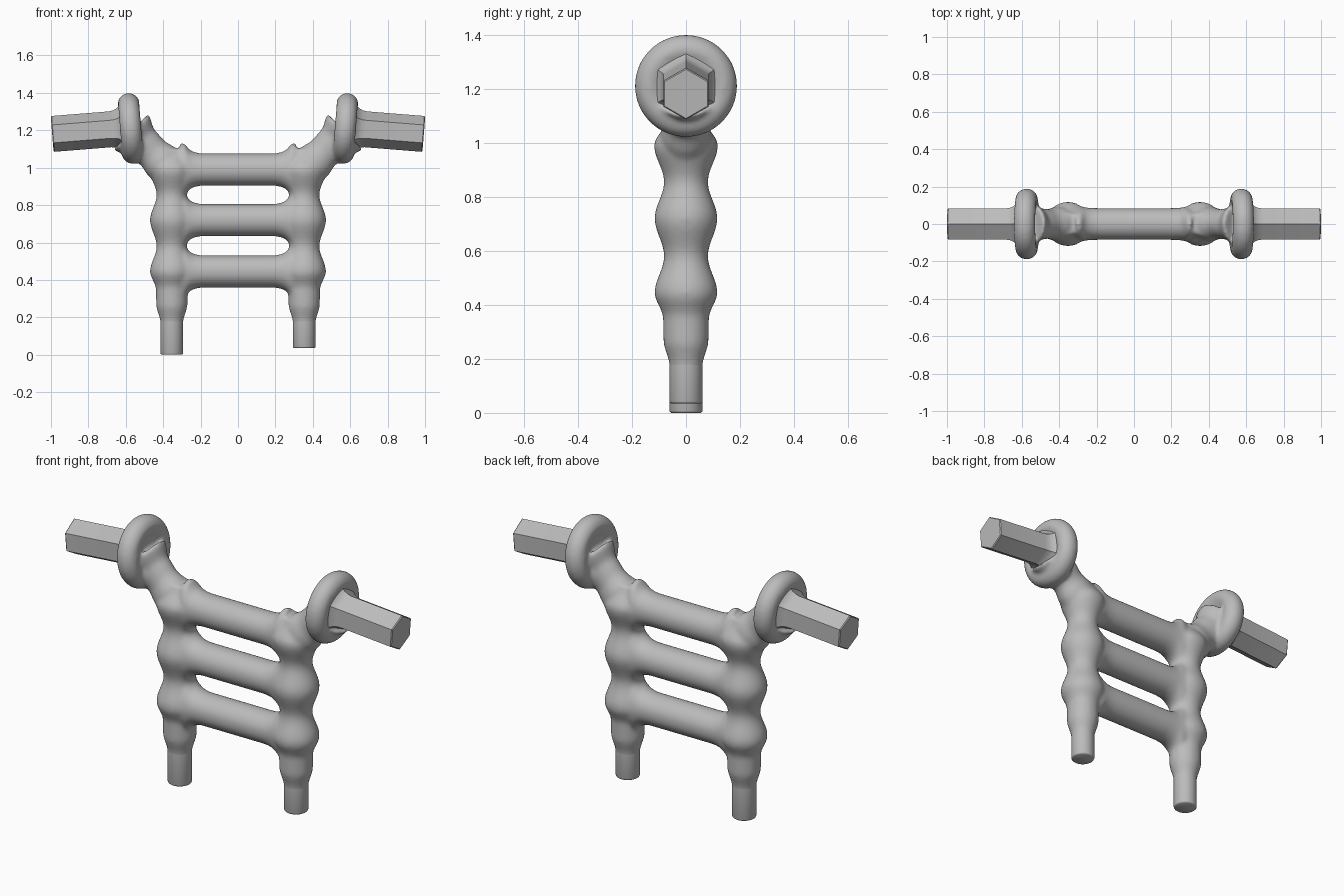
import bpy, bmesh, math
from mathutils import Vector

if "Cube" in bpy.data.objects:
    bpy.data.objects.remove(bpy.data.objects["Cube"])

grey = bpy.data.materials.new("plain grey")
grey.use_nodes = True
grey.diffuse_color = (0.5, 0.5, 0.5, 1)
grey.node_tree.nodes["Principled BSDF"].inputs["Base Color"].default_value = (0.5, 0.5, 0.5, 1)


def loft(bm, origin, axis, stations, sides=40):
    """Capped tube along an axis in the xz plane; station = (distance, y radius[, other radius])."""
    axis = Vector(axis).normalized()
    across = Vector((0, 1, 0))
    up = axis.cross(across)
    rings = []
    for s in stations:
        t, ry, rz = s[0], s[1], s[-1]
        centre = Vector(origin) + axis * t
        ring = []
        for i in range(sides):
            a = 2 * math.pi * i / sides
            ring.append(bm.verts.new(centre + up * rz * math.cos(a) + across * ry * math.sin(a)))
        rings.append(ring)
    for a, b in zip(rings, rings[1:]):
        for i in range(sides):
            j = (i + 1) % sides
            bm.faces.new((a[i], a[j], b[j], b[i]))
    bm.faces.new(rings[0])
    bm.faces.new(rings[-1])


def eased(stations, steps=8):
    """Fill in a profile with soft transitions between its stations."""
    out = []
    for a, b in zip(stations, stations[1:]):
        for k in range(steps):
            f = k / steps
            e = f * f * (3 - 2 * f)
            out.append((a[0] + (b[0] - a[0]) * f, a[1] + (b[1] - a[1]) * e))
    return out + [stations[-1]]


def make(name, bm):
    bmesh.ops.recalc_face_normals(bm, faces=bm.faces)
    mesh = bpy.data.meshes.new(name)
    bm.to_mesh(mesh)
    bm.free()
    mesh.materials.append(grey)
    obj = bpy.data.objects.new(name, mesh)
    bpy.context.collection.objects.link(obj)
    return obj


def shade(obj, degrees):
    bpy.ops.object.select_all(action='DESELECT')
    obj.select_set(True)
    bpy.context.view_layer.objects.active = obj
    bpy.ops.object.shade_smooth_by_angle(angle=math.radians(degrees))


POST_X = 0.354
post = eased([(0.13, 0.055), (0.17, 0.061), (0.27, 0.084), (0.35, 0.085), (0.445, 0.117),
              (0.58, 0.081), (0.72, 0.117), (0.855, 0.081), (0.99, 0.119), (1.1, 0.06)])

# Rungs flare vertically into the posts
half = [(0.195, 0.085, 0.086), (0.23, 0.086, 0.092), (0.255, 0.088, 0.103),
        (0.27, 0.091, 0.118), (0.285, 0.09, 0.14), (0.31, 0.08, 0.14)]
rung = [(-t, ry, rz) for t, ry, rz in reversed(half)] + half

# Collar: a thick round rim with dished sides
rim = []
for k in range(17):
    a = math.pi * (k / 16 - 0.5)
    rim.append((0.058 * math.sin(a), 0.132 + 0.058 * math.cos(a)))
collar = [(-0.035, 0.075), (-0.048, 0.1)] + rim + [(0.048, 0.1), (0.035, 0.075)]
neck = eased([(-0.03, 0.095), (0.06, 0.092), (0.13, 0.079), (0.2, 0.084), (0.29, 0.12)])

# Fused body of posts, rungs, necks and collars
bm = bmesh.new()
for z in (0.445, 0.72, 0.99):
    loft(bm, (0, 0, z), (1, 0, 0), rung)
for side in (-1, 1):
    loft(bm, (side * POST_X, 0, 0), (0, 0, 1), post)
    loft(bm, (side * 0.365, 0, 0.99), (side, 0, 0.97),
         [(t, r, r + 0.012) for t, r in neck])
    loft(bm, (side * 0.574, 0, 1.21), (side, 0, -0.08), collar, 64)
body = make("ladder_body", bm)
remesh = body.modifiers.new("fuse", 'REMESH')
remesh.mode = 'VOXEL'
remesh.voxel_size = 0.01
remesh.use_smooth_shade = True
soften = body.modifiers.new("soften", 'SMOOTH')
soften.factor = 0.5
soften.iterations = 10

# Feet and hexagonal handles
for side, label, bottom in ((-1, "right", 0.0), (1, "left", 0.035)):
    bm = bmesh.new()
    loft(bm, (side * POST_X, 0, bottom), (0, 0, 1),
         [(0, 0.055), (0.003, 0.059), (0.008, 0.061), (0.2 - bottom, 0.061)])
    shade(make(label + "_foot", bm), 40)

    bm = bmesh.new()
    loft(bm, (side * 0.574, 0, 1.214), (side, 0, -0.08),
         [(0.03, 0.15), (0.05, 0.125), (0.065, 0.11), (0.085, 0.1), (0.11, 0.096),
          (0.416, 0.096), (0.421, 0.091)], 6)
    shade(make(label + "_handle", bm), 30)
